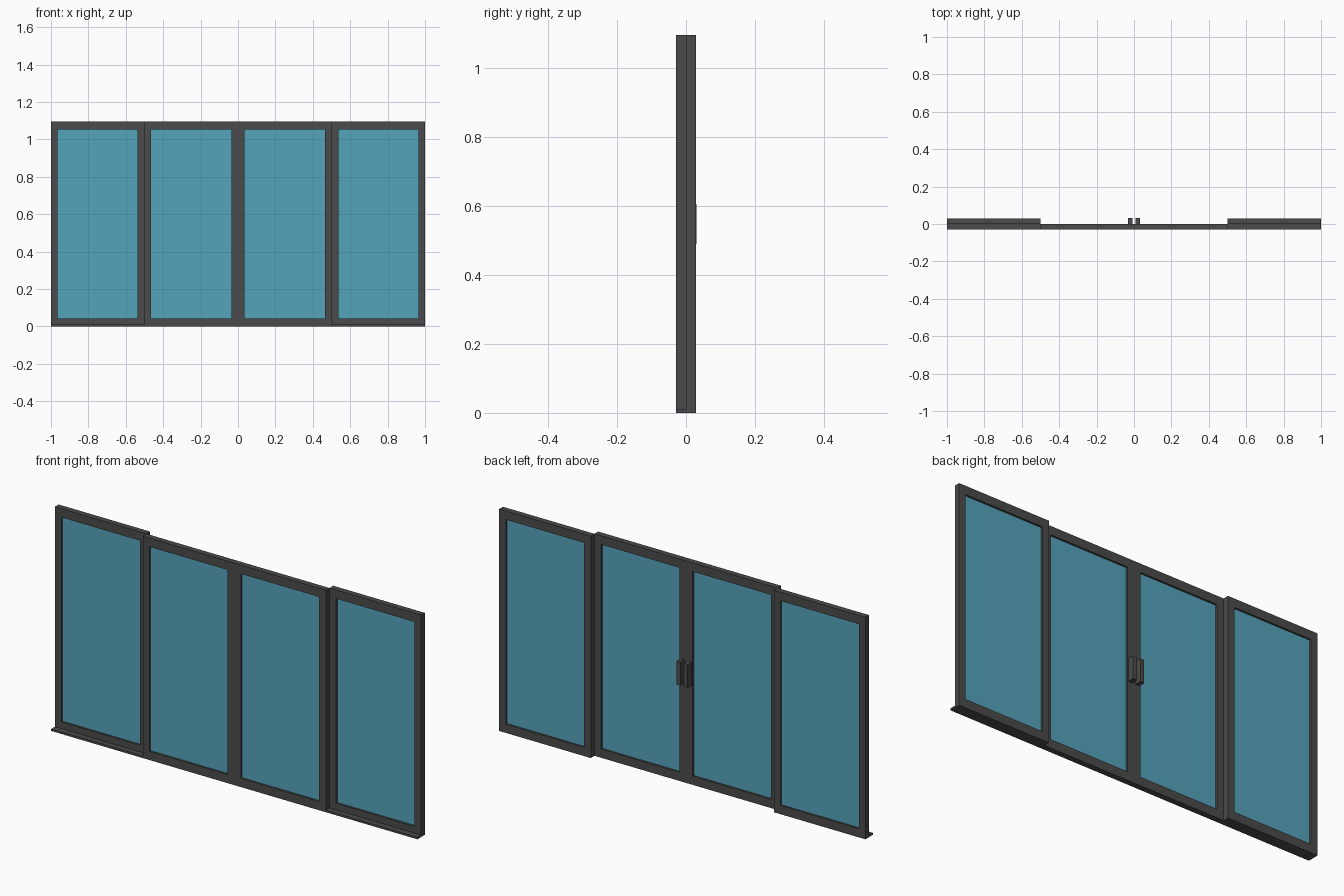
import bpy, bmesh

if "Cube" in bpy.data.objects:
    bpy.data.objects.remove(bpy.data.objects["Cube"])

H = 1.096          # panel height
W = 0.5            # panel width
D = 0.029          # panel depth
STILE = 0.036      # side member width
RAIL = 0.043       # top and bottom member width


def material(name, color):
    m = bpy.data.materials.new(name)
    m.diffuse_color = color
    m.use_nodes = True
    m.node_tree.nodes["Principled BSDF"].inputs["Base Color"].default_value = m.diffuse_color
    return m


DARK = material("dark_frame", (0.07, 0.07, 0.07, 1.0))
BLUE = material("blue_glass", (0.09, 0.37, 0.5, 0.7))


def finish(name, bm, mat):
    bmesh.ops.recalc_face_normals(bm, faces=bm.faces)
    mesh = bpy.data.meshes.new(name)
    bm.to_mesh(mesh)
    bm.free()
    mesh.materials.append(mat)
    ob = bpy.data.objects.new(name, mesh)
    bpy.context.collection.objects.link(ob)
    return ob


def box(name, lo, hi, mat):
    bm = bmesh.new()
    bmesh.ops.create_cube(bm, size=1)
    for v in bm.verts:
        v.co = [(a + b) / 2 + c * (b - a) for a, b, c in zip(lo, hi, v.co)]
    return finish(name, bm, mat)


def frame(name, x0, y0):
    # rectangular ring, extruded through the panel depth
    bm = bmesh.new()

    def loop(dx, dz):
        return [bm.verts.new((x, y0, z)) for x, z in (
            (x0 + dx, dz), (x0 + W - dx, dz),
            (x0 + W - dx, H - dz), (x0 + dx, H - dz))]
    outer, inner = loop(0, 0), loop(STILE, RAIL)
    for i in range(4):
        j = (i + 1) % 4
        bm.faces.new((outer[i], outer[j], inner[j], inner[i]))
    ext = bmesh.ops.extrude_face_region(bm, geom=bm.faces[:], use_keep_orig=True)
    for v in ext["geom"]:
        if isinstance(v, bmesh.types.BMVert):
            v.co.y += D
    return finish(name, bm, DARK)


# four glazed panels: outer pair on the rear track, inner pair on the front track
for label, x0, y0 in (("left_fixed", -1.0, 0.0), ("left_sliding", -0.5, -D),
                      ("right_sliding", 0.0, -D), ("right_fixed", 0.5, 0.0)):
    frame(label + "_frame", x0, y0)
    mid = y0 + D / 2
    box(label + "_glass", (x0 + STILE, mid - 0.005, RAIL),
        (x0 + W - STILE, mid + 0.005, H - RAIL), BLUE)

# sill strips in front of the fixed panels, flush with the sliding panels
box("left_sill", (-1.0, -D, 0), (-0.5, 0, 0.01), DARK)
box("right_sill", (0.5, -D, 0), (1.0, 0, 0.01), DARK)

# pull handles on the back of the meeting stiles
box("left_handle", (-0.031, 0, 0.49), (-0.009, 0.031, 0.605), DARK)
box("right_handle", (0.009, 0, 0.49), (0.031, 0.031, 0.605), DARK)
